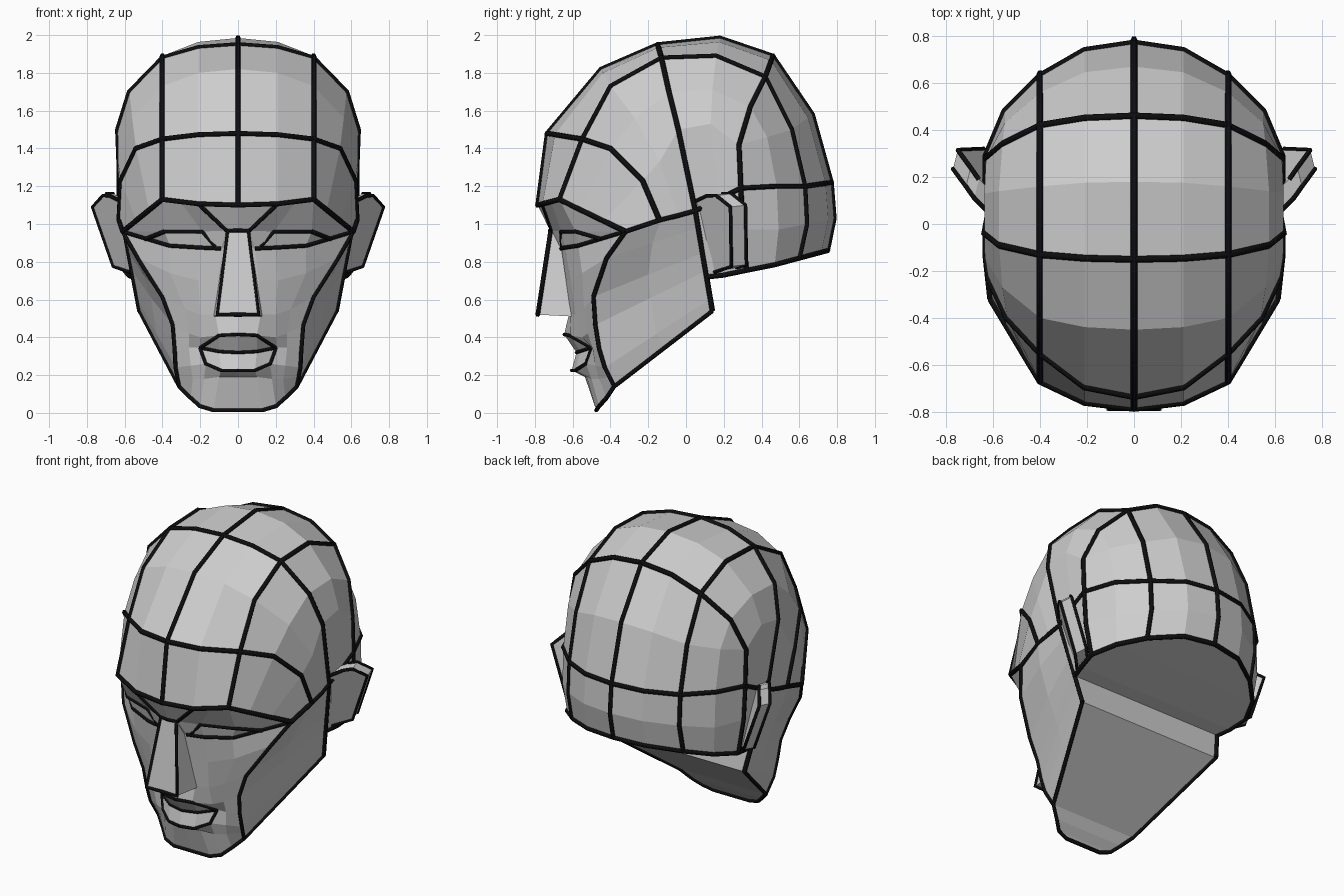
import bpy, bmesh
from mathutils import Vector

if "Cube" in bpy.data.objects:
    bpy.data.objects.remove(bpy.data.objects["Cube"])


def material(name, rgb):
    m = bpy.data.materials.new(name)
    m.diffuse_color = (*rgb, 1)
    m.use_nodes = True
    m.node_tree.nodes["Principled BSDF"].inputs["Base Color"].default_value = m.diffuse_color
    return m


GREY = material("light grey", (0.62, 0.62, 0.62))
BLACK = material("black", (0.004, 0.004, 0.004))


def flip(p):
    return (-p[0], p[1], p[2])


def lerp(a, b, t):
    return tuple(Vector(a).lerp(Vector(b), t))


def finish(name, bm, mat):
    bmesh.ops.remove_doubles(bm, verts=bm.verts, dist=0.002)
    bmesh.ops.recalc_face_normals(bm, faces=bm.faces)
    me = bpy.data.meshes.new(name)
    bm.to_mesh(me)
    bm.free()
    me.materials.append(mat)
    ob = bpy.data.objects.new(name, me)
    bpy.context.collection.objects.link(ob)
    return ob


def grid(bm, rows):
    """Skin a net of points and its mirror image with faces."""
    for side in (lambda p: tuple(p), flip):
        for a, b in zip(rows, rows[1:]):
            for i in range(len(a) - 1):
                loop = [side(p) for p in (a[i], a[i + 1], b[i + 1], b[i])]
                loop = list(dict.fromkeys(loop))
                if len(loop) > 2:
                    bm.faces.new([bm.verts.new(p) for p in loop])


# Skull profiles (y, z) from brow over the crown to the nape
mid = [(-.785, 1.1), (-.735, 1.48), (-.45, 1.82), (-.15, 1.95), (.18, 1.985),
       (.46, 1.89), (.67, 1.58), (.77, 1.22), (.785, 1.03), (.75, .86)]
outer = [(-.67, 1.13), (-.55, 1.45), (-.40, 1.73), (-.13, 1.88), (.16, 1.89),
         (.42, 1.78), (.56, 1.5), (.63, 1.2), (.64, 1.0), (.60, .82)]
top = []
for m, o in zip(mid, outer):
    a, b = (0, *m), (.4, *o)
    q = lerp(a, b, .22)
    top.append([a, (.21, q[1], q[2]), b])

# Side continuation of each rib
temple = (.61, -.32, .96)
sides = [
    [lerp(top[0][2], temple, 1 / 3), lerp(top[0][2], temple, 2 / 3), temple],
    [(.54, -.40, 1.40), (.62, -.23, 1.23), (.63, -.14, 1.02)],
    [(.56, -.27, 1.56), (.635, -.14, 1.33), (.63, -.04, 1.045)],
    [(.575, -.09, 1.70), (.637, -.04, 1.5), (.62, .05, 1.07)],
    [(.575, .14, 1.71), (.637, .13, 1.53), (.63, .17, 1.13)],
    [(.56, .34, 1.62), (.63, .28, 1.42), (.63, .29, 1.19)],
    [(.55, .43, 1.46), (.63, .28, 1.42)],
    [(.55, .48, 1.2), (.63, .29, 1.19)],
    [(.55, .49, .97), (.625, .30, .97)],
    [(.53, .47, .785), (.60, .32, .755)]]
ribs = [t + s for t, s in zip(top, sides)]

# Front of the face: rows from eyelid down to chin, midline to cheek edge
face = [
    [(0, -.72, .965), (.06, -.71, .965), (.19, -.66, .96), (.39, -.585, .96), temple],
    [(0, -.66, .87), (.09, -.66, .87), (.20, -.64, .875), (.36, -.57, .885), temple],
    [(0, -.64, .72), (.11, -.635, .70), (.21, -.61, .70), (.36, -.55, .74), (.53, -.42, .82)],
    [(0, -.62, .52), (.12, -.61, .52), (.20, -.585, .52), (.28, -.54, .55), (.40, -.49, .615)],
    [(0, -.645, .415), (.10, -.615, .41), (.20, -.55, .40), (.26, -.52, .42), (.345, -.48, .466)],
    [(0, -.58, .32), (.10, -.56, .325), (.20, -.50, .345), (.26, -.495, .345), (.335, -.46, .34)],
    [(0, -.605, .225), (.09, -.585, .225), (.17, -.53, .26), (.25, -.48, .25), (.33, -.43, .24)],
    [(0, -.535, .19), (.10, -.525, .19), (.18, -.50, .18), (.24, -.46, .18), (.32, -.405, .19)],
    [(0, -.475, .014), (.13, -.475, .014), (.20, -.46, .035), (.25, -.42, .08), (.31, -.38, .14)]]
brow = [top[0][0], top[0][1], lerp(top[0][1], top[0][2], .5), top[0][2], temple]

# Flat side of the jaw, between the cheek edge and the line in front of the ear
ear_top, jaw_corner = ribs[3][-1], (.52, .14, .54)
jaw = []
for row in face[1:]:
    d = row[-1]
    t = (.96 - d[2]) / .82
    f = lerp(ear_top, jaw_corner, t)
    c = lerp(d, f, .5)
    jaw.append([d, (c[0] + .02 * (1 - t), c[1], c[2]), f])

# Patch of skull behind the ear
behind = [[ribs[3][-1], ribs[4][-1], ribs[5][-1]],
          [(.59, .08, .90), (.61, .20, .95), ribs[8][-1]],
          [(.555, .11, .72), (.58, .20, .73), ribs[9][-1]]]

base_edge = ribs[9] + behind[2][1::-1]
jaw_edge = face[-1] + jaw[-1][1:]

bm = bmesh.new()
grid(bm, top)
grid(bm, [r[2:] for r in ribs[:6]])
grid(bm, [r[2:5] for r in ribs[5:]])
grid(bm, behind)
grid(bm, [brow] + face)
grid(bm, jaw)
for edge in (base_edge, [base_edge[-1], jaw_corner], jaw_edge):   # undersides
    grid(bm, [edge, [(0, p[1], p[2]) for p in edge]])
finish("head", bm, GREY)

# Nose wedge
nose_front = [(.055, -.717, .965), (.11, -.785, .52)]
bm = bmesh.new()
for p in nose_front + [(.07, -.62, .92), (.13, -.59, .51)]:
    bm.verts.new(p)
    bm.verts.new(flip(p))
bmesh.ops.convex_hull(bm, input=bm.verts)
finish("nose", bm, GREY)

# Ears: slanted plates
ear_front = [(.62, .05, 1.12), (.68, .11, 1.15), (.715, .16, 1.15),
             (.77, .235, 1.09), (.66, .24, .775), (.57, .15, .745)]
ear_back = [(x - .02, y + .08, z + .01) for x, y, z in ear_front]
for name, side in (("left_ear", tuple), ("right_ear", flip)):
    bm = bmesh.new()
    f = bm.faces.new([bm.verts.new(side(p)) for p in ear_front])
    ext = bmesh.ops.extrude_face_region(bm, geom=[f])
    moved = [v for v in ext["geom"] if isinstance(v, bmesh.types.BMVert)]
    off = Vector((-.02, .08, .01))
    off.x *= 1 if name == "left_ear" else -1
    bmesh.ops.translate(bm, verts=moved, vec=off)
    if not f.is_valid or len(bm.faces) < 8:
        bm.faces.new([v for v in bm.verts if v not in moved])
    finish(name, bm, GREY)


# Black contour lines
def lines(name, paths, radius):
    cu = bpy.data.curves.new(name, "CURVE")
    cu.dimensions = "3D"
    cu.bevel_depth = radius
    cu.bevel_resolution = 1
    cu.use_fill_caps = True
    for path in paths:
        versions = [path]
        if any(p[0] > 0 for p in path):
            versions.append([flip(p) for p in path])
        for pts in versions:
            sp = cu.splines.new("POLY")
            sp.points.add(len(pts) - 1)
            for s, p in zip(sp.points, pts):
                s.co = (*p, 1)
    ob = bpy.data.objects.new(name, cu)
    bpy.context.collection.objects.link(ob)
    cu.materials.append(BLACK)
    bpy.ops.object.select_all(action="DESELECT")
    ob.select_set(True)
    bpy.context.view_layer.objects.active = ob
    bpy.ops.object.convert(target="MESH")


lines("skull_lines", [
    [r[0] for r in ribs], [r[2] for r in ribs],
    ribs[0], ribs[1], ribs[3] + [jaw_corner],
    ribs[5] + [ribs[8][-1], ribs[9][-1]],
    ribs[7] + [ribs[4][-1], ear_top],
    [r[-1] for r in ribs[:4]], base_edge], .0145)
lines("face_lines", [
    jaw_edge, [r[-1] for r in face[1:]],
    face[1][1:],                                                 # under eye
    [(.12, -.655, .88), face[0][2], face[0][3], (.49, -.45, .92)],  # eyelid
    [top[0][1], face[0][1], face[0][0]],                         # brow wedge
    [(0, -.717, .965)] + nose_front + [(0, -.785, .52)]], .012)
corner = face[5][2]
lines("lip_lines", [face[4][:2] + [corner], face[5][:3],
                    face[6][:3] + [corner]], .01)
lines("ear_lines", [ear_front, ear_back[1:]], .01)
